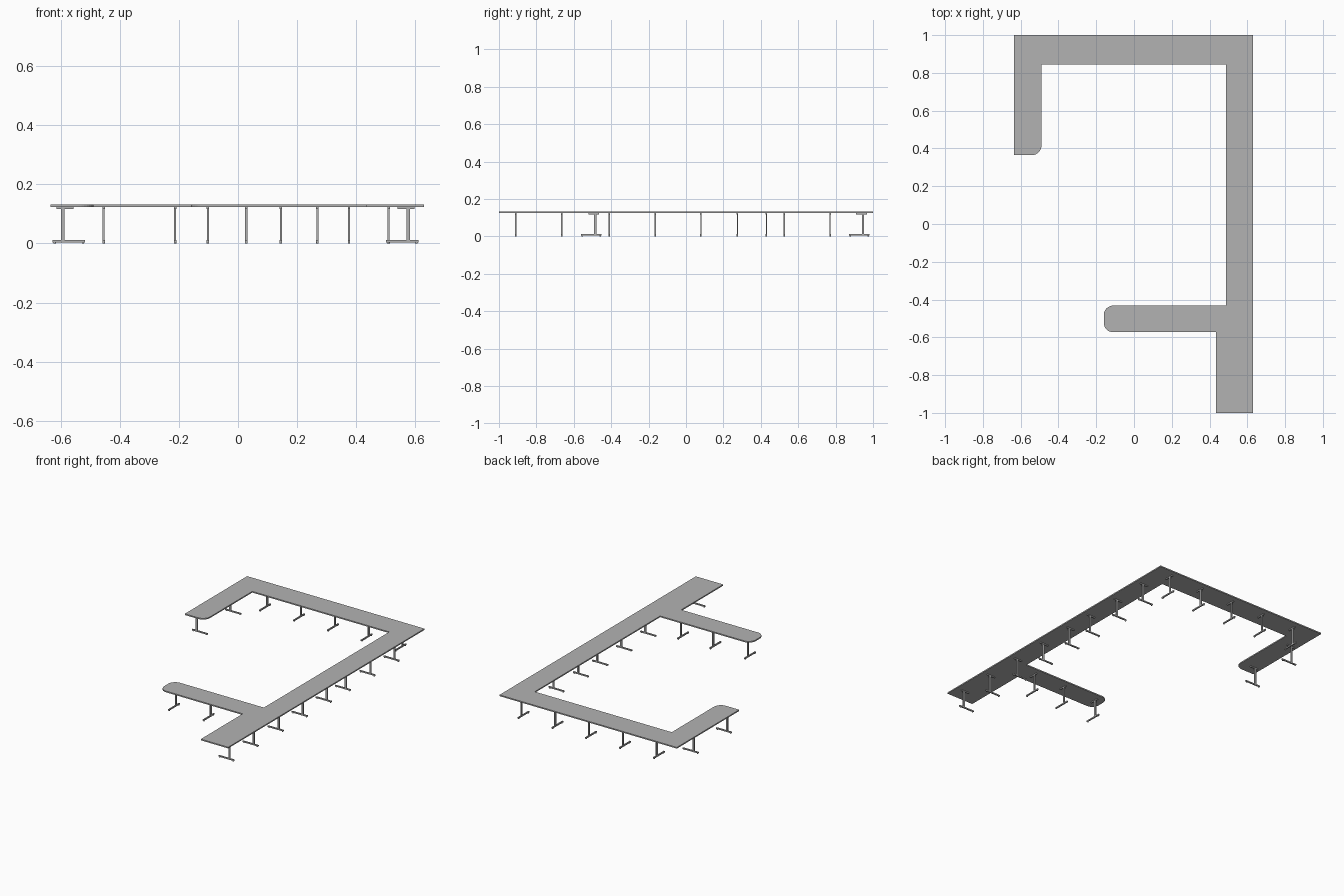
import bpy
import bmesh
import math
from mathutils import Matrix, Vector

cube = bpy.data.objects.get("Cube")
if cube:
    bpy.data.objects.remove(cube, do_unlink=True)

grey = bpy.data.materials.new("plain grey")
grey.use_nodes = True
grey.diffuse_color = (0.45, 0.45, 0.45, 1)
grey.node_tree.nodes["Principled BSDF"].inputs["Base Color"].default_value = (0.45, 0.45, 0.45, 1)

TOP, THICK = 0.132, 0.008
UNDER = TOP - THICK


def make_mesh(name, bm):
    bmesh.ops.recalc_face_normals(bm, faces=bm.faces)
    mesh = bpy.data.meshes.new(name)
    bm.to_mesh(mesh)
    bm.free()
    mesh.materials.append(grey)
    return mesh


def place(name, mesh, loc=(0, 0, 0), angle=0):
    ob = bpy.data.objects.new(name, mesh)
    ob.location = loc
    ob.rotation_euler.z = angle
    bpy.context.collection.objects.link(ob)
    return ob


def add_box(bm, x0, x1, width, z0, z1):
    centre = Vector(((x0 + x1) / 2, 0, (z0 + z1) / 2))
    size = Matrix.Diagonal((x1 - x0, width, z1 - z0, 1))
    bmesh.ops.create_cube(bm, size=1, matrix=Matrix.Translation(centre) @ size)


def arc(cx, cy, r, start, end, steps=8):
    angles = [math.radians(start + (end - start) * i / steps) for i in range(steps + 1)]
    return [(cx + r * math.cos(a), cy + r * math.sin(a)) for a in angles]


# Worktop: one continuous slab with rounded free ends
R = 0.05
outline = [(0.63, -1), (0.63, 1), (-0.635, 1), (-0.635, 0.365)]
outline += arc(-0.49 - R, 0.365 + R, R, -90, 0)
outline += [(-0.49, 0.845), (0.487, 0.845), (0.487, -0.432)]
outline += arc(-0.16 + R, -0.432 - R, R, 90, 180)
outline += arc(-0.16 + R, -0.573 + R, R, 180, 270)
outline += [(0.435, -0.573), (0.435, -1)]
bm = bmesh.new()
slab = bm.faces.new([bm.verts.new((x, y, UNDER)) for x, y in outline])
extruded = bmesh.ops.extrude_face_region(bm, geom=[slab])["geom"]
bmesh.ops.translate(bm, vec=(0, 0, THICK),
                    verts=[v for v in extruded if isinstance(v, bmesh.types.BMVert)])
place("worktop", make_mesh("worktop", bm))

# T-leg: foot bar, post, mounting plate and two glides; +x is the outer side
bm = bmesh.new()
add_box(bm, -0.076, 0.034, 0.008, 0.004, 0.012)
add_box(bm, -0.006, 0.006, 0.007, 0.012, 0.117)
add_box(bm, -0.037, 0.02, 0.008, 0.117, UNDER)
for x in (-0.069, 0.027):
    bmesh.ops.create_cone(bm, cap_ends=True, segments=12, radius1=0.004, radius2=0.004,
                          depth=0.004, matrix=Matrix.Translation((x, 0, 0.002)))
leg = make_mesh("leg", bm)

# Legs along each run
for i, y in enumerate((-0.91, -0.665, -0.41, -0.165, 0.08, 0.275, 0.525, 0.77)):
    place(f"long_run_leg_{i + 1}", leg, (0.577, y, 0))
for i, x in enumerate((-0.455, -0.213, 0.028, 0.269, 0.51)):
    place(f"back_run_leg_{i + 1}", leg, (x, 0.947, 0), math.pi / 2)
for i, y in enumerate((0.43, 0.77)):
    place(f"short_run_leg_{i + 1}", leg, (-0.594, y, 0), math.pi)
for i, x in enumerate((-0.102, 0.145, 0.376)):
    place(f"peninsula_leg_{i + 1}", leg, (x, -0.485, 0), math.pi / 2)
